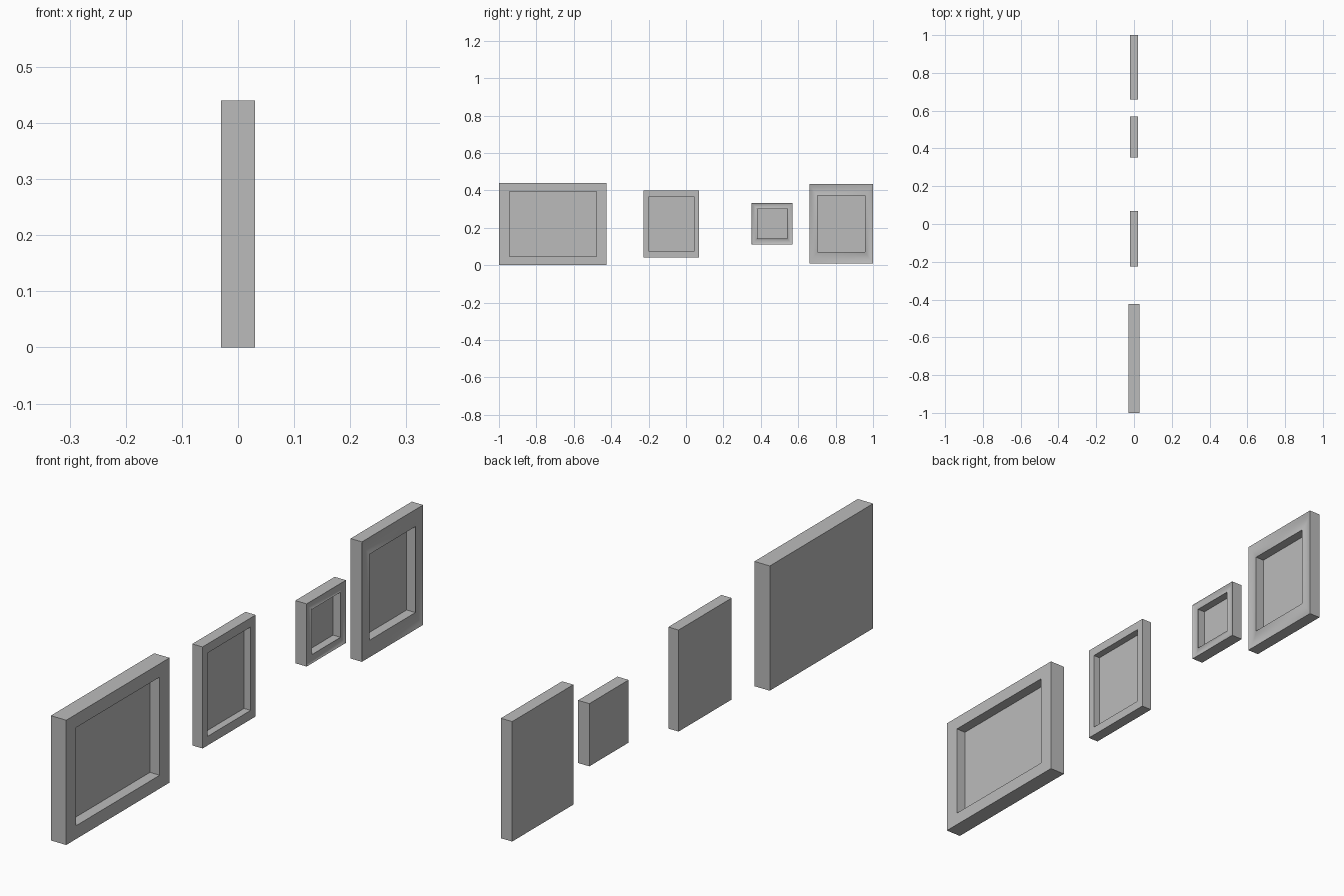
import bpy
import bmesh
import math

cube = bpy.data.objects.get("Cube")
if cube:
    bpy.data.objects.remove(cube, do_unlink=True)

# Single flat grey
grey = bpy.data.materials.new("plain grey")
grey.use_nodes = True
colour = (0.5, 0.5, 0.5, 1)
grey.diffuse_color = colour
grey.node_tree.nodes["Principled BSDF"].inputs["Base Color"].default_value = colour


def picture_frame(name, y_range, z_range, border, half_thick, recess, cove=0.0):
    """Frame facing +x: border = (side width, top width); cove = scoop depth."""
    (y0, y1), (z0, z1) = y_range, z_range
    # Moulding profile: (distance in from the edge as a fraction, x)
    steps = 10 if cove else 1
    profile = [(0, -half_thick)]
    for i in range(steps + 1):
        t = i / steps
        profile.append((t, half_thick - cove * math.sin(math.pi * t)))
    profile.append((1, half_thick - recess))

    bm = bmesh.new()
    rings = []
    for t, x in profile:
        a, b = border[0] * t, border[1] * t
        corners = [(y0 + a, z0 + b), (y1 - a, z0 + b), (y1 - a, z1 - b), (y0 + a, z1 - b)]
        rings.append([bm.verts.new((x, y, z)) for y, z in corners])
    for outer, inner in zip(rings, rings[1:]):
        for i in range(4):
            j = (i + 1) % 4
            bm.faces.new((outer[i], outer[j], inner[j], inner[i]))
    bm.faces.new(rings[-1])            # picture panel
    bm.faces.new(rings[0][::-1])       # flat back
    bmesh.ops.recalc_face_normals(bm, faces=bm.faces)

    mesh = bpy.data.meshes.new(name)
    bm.to_mesh(mesh)
    bm.free()
    mesh.materials.append(grey)
    obj = bpy.data.objects.new(name, mesh)
    bpy.context.collection.objects.link(obj)
    if cove:
        bpy.ops.object.select_all(action="DESELECT")
        obj.select_set(True)
        bpy.context.view_layer.objects.active = obj
        bpy.ops.object.shade_smooth_by_angle(angle=math.radians(30))
    return obj


# Flat-moulded frames
picture_frame("large_wide_frame", (-1, -0.424), (0, 0.44), (0.055, 0.047), 0.03, 0.038)
picture_frame("tall_frame", (-0.226, 0.07), (0.042, 0.4), (0.028, 0.032), 0.02, 0.026)

# Scooped-moulding frames
picture_frame("small_square_frame", (0.351, 0.57), (0.111, 0.332), (0.03, 0.031), 0.022, 0.029, 0.005)
picture_frame("large_tall_frame", (0.659, 1), (0.01, 0.433), (0.043, 0.06), 0.022, 0.034, 0.006)
